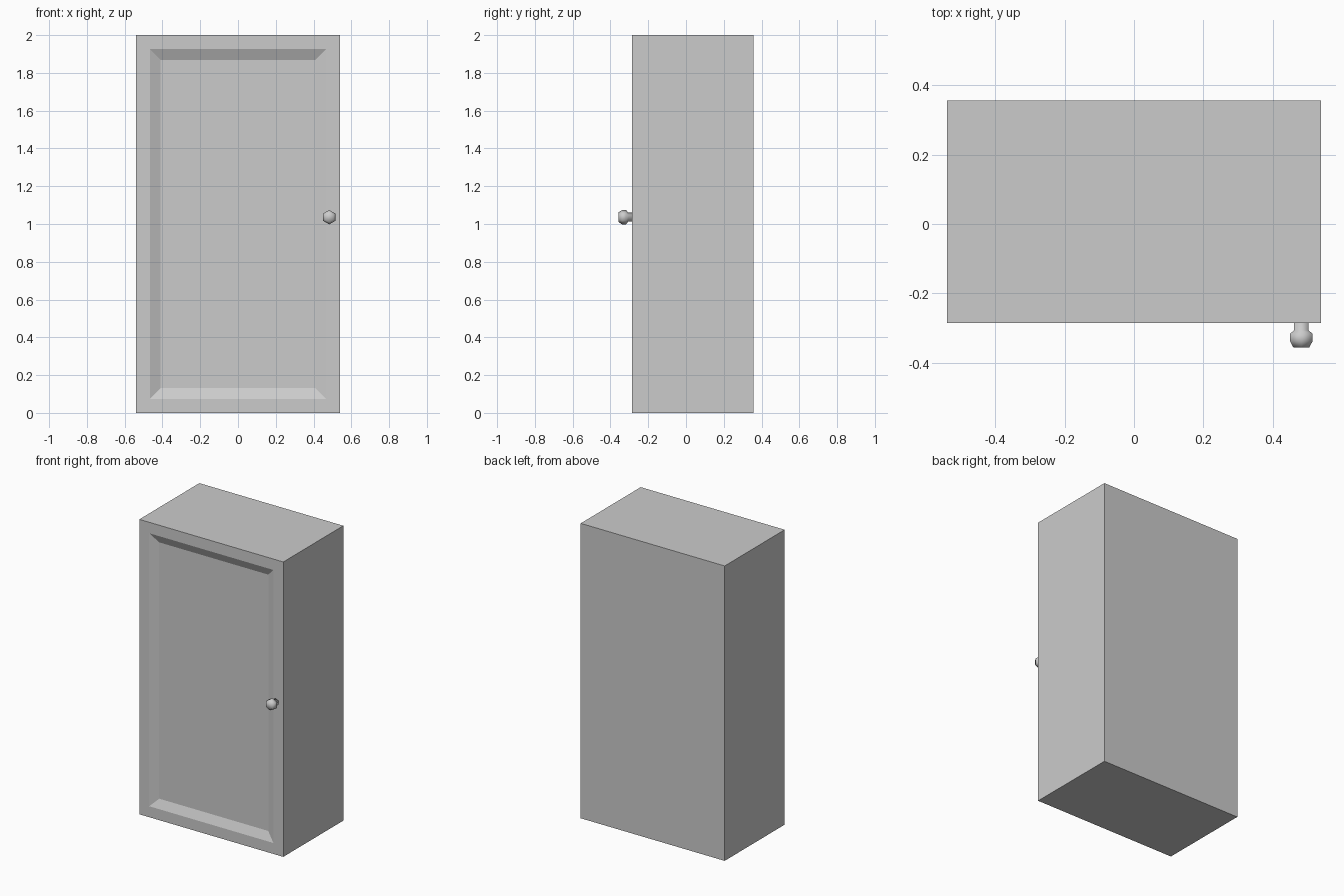
import bpy, bmesh
from math import sin, cos, tau
from mathutils import Vector

if "Cube" in bpy.data.objects:
    bpy.data.objects.remove(bpy.data.objects["Cube"])

W, FRONT, BACK, H = 0.54, -0.286, 0.357, 2.0


def add_object(name, bm):
    bmesh.ops.recalc_face_normals(bm, faces=bm.faces)
    mesh = bpy.data.meshes.new(name)
    bm.to_mesh(mesh)
    bm.free()
    obj = bpy.data.objects.new(name, mesh)
    bpy.context.collection.objects.link(obj)
    return obj


# Cabinet body with a bevelled, recessed door panel
bm = bmesh.new()
bmesh.ops.create_cube(bm, size=1)
for v in bm.verts:
    v.co = Vector((v.co.x * 2 * W, FRONT if v.co.y < 0 else BACK, (v.co.z + 0.5) * H))
bm.normal_update()
front = min(bm.faces, key=lambda f: f.calc_center_median().y)
bmesh.ops.inset_region(bm, faces=[front], thickness=0.105)
bmesh.ops.inset_region(bm, faces=[front], thickness=0.08)
for v in front.verts:
    v.co.y = FRONT + 0.026
add_object("cabinet", bm)

# Six-sided door knob: (radius, y) profile turned about the y axis
SIDES = 6
profile = [(0.024, FRONT), (0.024, -0.307), (0.038, -0.317),
           (0.038, -0.338), (0.026, -0.357)]
bm = bmesh.new()
rings = [[bm.verts.new((0.483 + r * sin(tau * i / SIDES), y, 1.036 + r * cos(tau * i / SIDES)))
          for i in range(SIDES)] for r, y in profile]
for a, b in zip(rings, rings[1:]):
    for i in range(SIDES):
        j = (i + 1) % SIDES
        bm.faces.new((a[i], a[j], b[j], b[i]))
bm.faces.new(rings[0])
bm.faces.new(rings[-1])
for f in bm.faces:
    f.smooth = True
add_object("door_knob", bm)
